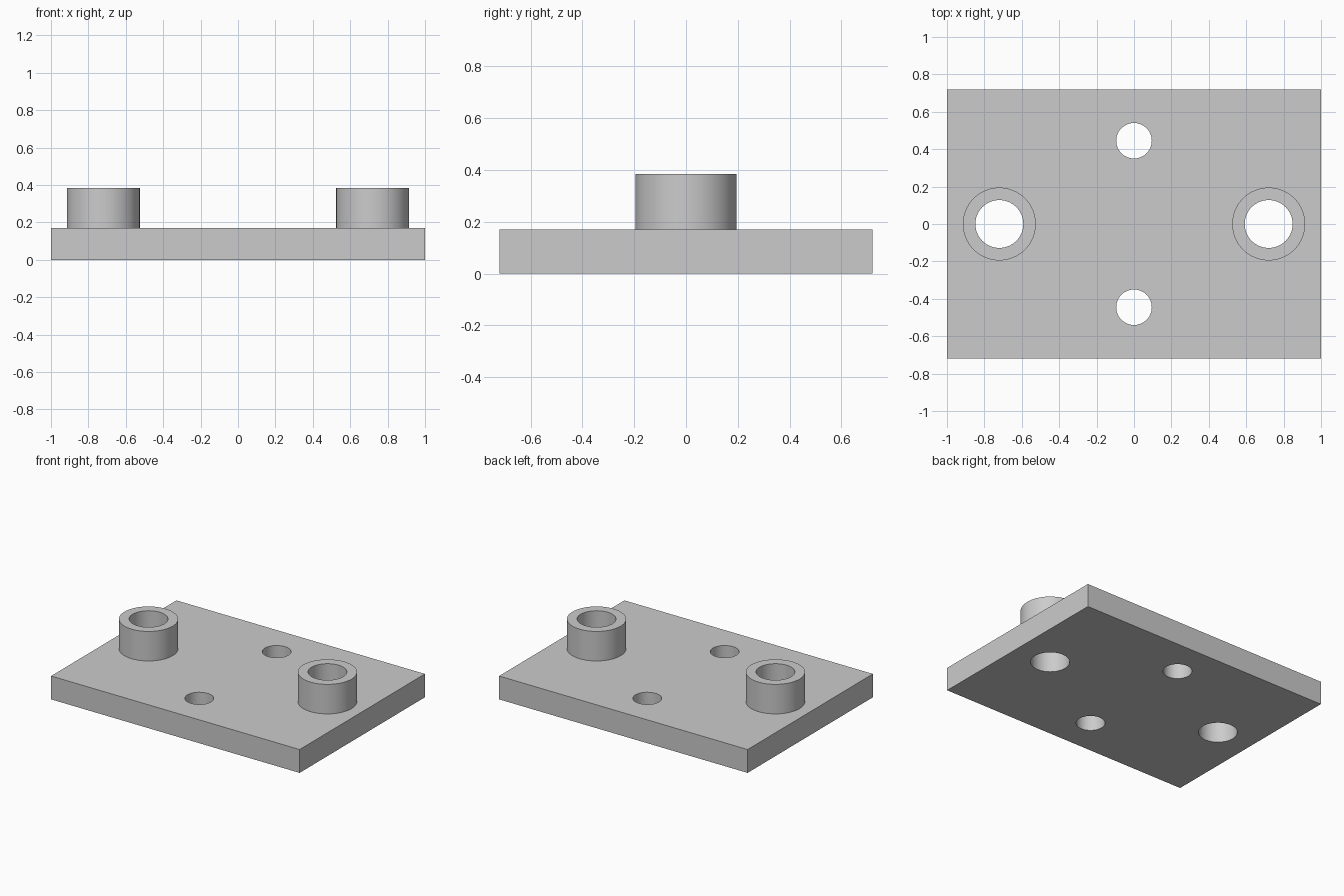
import bpy

cube = bpy.data.objects.get("Cube")
if cube:
    bpy.data.objects.remove(cube, do_unlink=True)

WIDTH, DEPTH, THICK = 2.0, 1.44, 0.17
BOSS_X, BOSS_R, BORE_R, TOP = 0.72, 0.195, 0.128, 0.385
BOLT_Y, BOLT_R = 0.445, 0.095

grey = bpy.data.materials.new("plain grey")
grey.use_nodes = True
colour = (0.6, 0.6, 0.6, 1)
grey.diffuse_color = colour
grey.node_tree.nodes["Principled BSDF"].inputs["Base Color"].default_value = colour


def cylinder(name, x, y, radius, bottom, top):
    bpy.ops.mesh.primitive_cylinder_add(
        vertices=64, radius=radius, depth=top - bottom,
        location=(x, y, (bottom + top) / 2))
    obj = bpy.context.object
    obj.name = name
    obj.data.materials.append(grey)
    return obj


def combine(target, tool, operation):
    mod = target.modifiers.new(tool.name, "BOOLEAN")
    mod.operation = operation
    mod.solver = "EXACT"
    mod.object = tool
    bpy.context.view_layer.objects.active = target
    bpy.ops.object.modifier_apply(modifier=mod.name)
    bpy.data.objects.remove(tool, do_unlink=True)


# Flat base plate
bpy.ops.mesh.primitive_cube_add(size=1, location=(0, 0, THICK / 2))
plate = bpy.context.object
plate.name = "mounting_plate"
plate.scale = (WIDTH, DEPTH, THICK)
bpy.ops.object.transform_apply(location=True, rotation=False, scale=True)
plate.data.materials.append(grey)

for side in (-1, 1):
    # Raised boss with a bore through the plate
    combine(plate, cylinder("boss", side * BOSS_X, 0, BOSS_R, THICK / 2, TOP), "UNION")
    combine(plate, cylinder("bore", side * BOSS_X, 0, BORE_R, -0.1, TOP + 0.1), "DIFFERENCE")
    # Plain bolt hole
    combine(plate, cylinder("bolt_hole", 0, side * BOLT_Y, BOLT_R, -0.1, TOP), "DIFFERENCE")

# Smooth round walls, sharp rims
bpy.ops.object.select_all(action="DESELECT")
plate.select_set(True)
bpy.context.view_layer.objects.active = plate
bpy.ops.object.shade_smooth_by_angle(angle=0.52)
